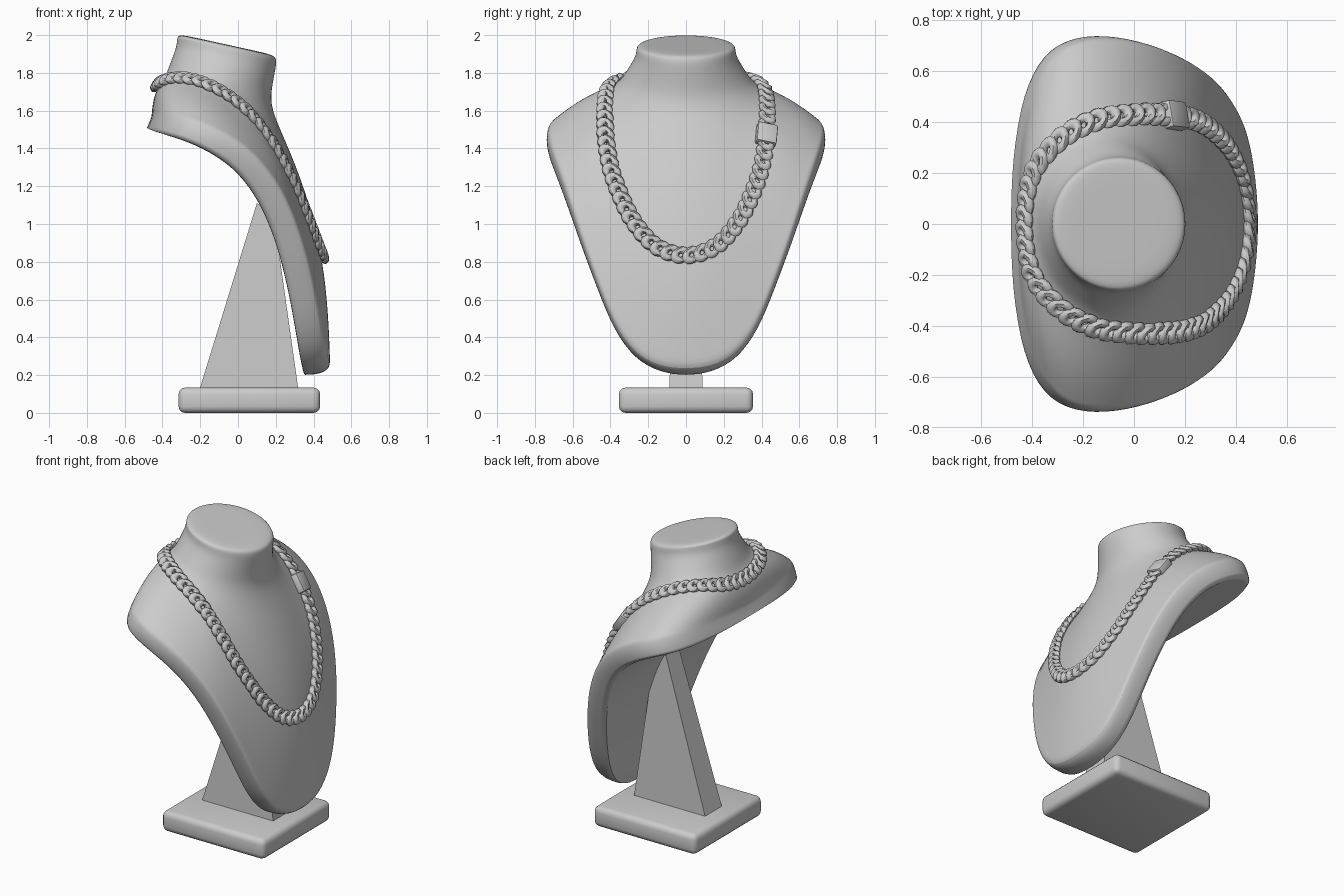
import bpy, bmesh, math
from mathutils import Vector, Matrix
from mathutils.bvhtree import BVHTree

if "Cube" in bpy.data.objects:
    bpy.data.objects.remove(bpy.data.objects["Cube"])

grey = bpy.data.materials.new("plain_grey")
grey.use_nodes = True
grey.diffuse_color = (0.6, 0.6, 0.6, 1)
grey.node_tree.nodes["Principled BSDF"].inputs["Base Color"].default_value = (0.6, 0.6, 0.6, 1)


def make_object(name, bm, angle=40):
    bmesh.ops.recalc_face_normals(bm, faces=bm.faces)
    mesh = bpy.data.meshes.new(name)
    bm.to_mesh(mesh)
    bm.free()
    mesh.materials.append(grey)
    obj = bpy.data.objects.new(name, mesh)
    bpy.context.collection.objects.link(obj)
    bpy.ops.object.select_all(action='DESELECT')
    obj.select_set(True)
    bpy.context.view_layer.objects.active = obj
    bpy.ops.object.shade_smooth_by_angle(angle=math.radians(angle))
    return obj


def smooth_path(points, steps):
    """Closed Catmull-Rom path through the points."""
    out, n = [], len(points)
    for i in range(n):
        a, b, c, d = (Vector(points[(i + j) % n]) for j in (-1, 0, 1, 2))
        for s in range(steps):
            t = s / steps
            out.append(0.5 * (2 * b + (c - a) * t + (2 * a - 5 * b + 4 * c - d) * t ** 2
                              + (3 * b - a - 3 * c + d) * t ** 3))
    return out


# Bust: rim of one half, from the chest tip round the shoulder to the nape
rim = [Vector(p) for p in (
    (.355, 0, .195), (.346, .14, .215), (.33, .27, .285), (.305, .38, .435), (.265, .47, .66),
    (.205, .56, .90), (.115, .635, 1.12), (0, .695, 1.275), (-.12, .73, 1.365), (-.25, .73, 1.43),
    (-.36, .67, 1.465), (-.44, .51, 1.49), (-.478, .27, 1.505), (-.485, 0, 1.51))]
last = len(rim) - 1


def spoke(k):
    """Points from the neck cap down over the chest to the underside rim."""
    a = math.pi * k / last
    c, s = math.cos(a), math.sin(a)
    tangent = rim[min(k + 2, last)] - rim[max(k - 2, 0)]
    normal = Vector((tangent.z, 0, -tangent.x)).normalized()
    edge = rim[k] + normal * (.14 - .08 * (k / last) ** 4)
    base = Vector((-.104 + .279 * c, .345 * s, 1.75 - .09 * c - .05 * c * c + .01 * s))
    pts = []
    for r, drop in ((.12, 0), (.245, 0), (.266, .015), (.264, .06)):
        x = -.06 + r * c
        pts.append(Vector((x, r * s, 1.95 - .22 * (x + .06) - drop)))
    pts.append(pts[-1].lerp(base, .55) - Vector((.01 * max(c, 0), 0, 0)))
    for t in (0, .14, .3, .48, .66, .83, .96):
        wave = math.sin(math.pi * t)
        push = Vector((c if c < 0 else .95, 0, .3)) * wave * (.02 + .075 * max(c, 0))
        pts.append(base.lerp(edge, t) + push + Vector((0, 0, .045 * s * t * wave)))
    inner = (base - edge).normalized()
    pts += [edge - inner * .005, edge.lerp(rim[k], .5) - inner * .016, rim[k]]
    return pts


spokes = [spoke(k) for k in range(last + 1)]
flip = Vector((1, -1, 1))
spokes += [[p * flip for p in spokes[k]] for k in range(last - 1, 0, -1)]
bm = bmesh.new()
grid = [[bm.verts.new(p) for p in sp] for sp in spokes]
n = len(grid)
for i in range(n):
    a, b = grid[i], grid[(i + 1) % n]
    for j in range(len(a) - 1):
        bm.faces.new((a[j], a[j + 1], b[j + 1], b[j]))
bm.faces.new([g[0] for g in grid])
# Underside sheet, straight across from one rim to the other
under = [g[-1] for g in grid]
for k in range(last):
    quad = [under[k], under[k + 1], under[(n - k - 1) % n], under[(n - k) % n]]
    bm.faces.new(list(dict.fromkeys(quad)))
crease = bm.edges.layers.float.new("crease_edge")
for i in range(n):
    bm.edges.get((under[i], under[(i + 1) % n]))[crease] = .7
bust = make_object("bust", bm, 60)
sub = bust.modifiers.new("smooth", 'SUBSURF')
sub.levels = sub.render_levels = 2

# Chain path, laid on the surface of the bust
bpy.context.view_layer.update()
tree = BVHTree.FromObject(bust, bpy.context.evaluated_depsgraph_get())
half = [(.46, 0, .835), (.43, .155, .88), (.38, .275, 1.01), (.32, .355, 1.17), (.235, .40, 1.31),
        (.14, .42, 1.46), (0, .42, 1.62), (-.15, .40, 1.72), (-.30, .32, 1.77),
        (-.41, .18, 1.76), (-.45, 0, 1.75)]
loop = half + [(x, -y, z) for x, y, z in half[-2:0:-1]]
path = []
for p in smooth_path(loop, 20):
    spot, normal, _, _ = tree.find_nearest(p)
    path.append((spot + normal * .014, normal))
lengths = [0]
for i in range(len(path)):
    lengths.append(lengths[-1] + (path[(i + 1) % len(path)][0] - path[i][0]).length)


def frame_at(dist):
    """Matrix with x along the chain and z off the surface."""
    i = next(k for k in range(len(path)) if lengths[k + 1] >= dist)
    here = path[i][0].lerp(path[(i + 1) % len(path)][0],
                           (dist - lengths[i]) / max(lengths[i + 1] - lengths[i], 1e-6))
    along = (path[(i + 4) % len(path)][0] - path[i - 4][0]).normalized()
    side = path[i][1].cross(along).normalized()
    up = along.cross(side)
    return Matrix.Translation(here) @ Matrix((along, side, up)).transposed().to_4x4()


def add_link(bm, matrix, around=14, tube=6):
    rings = []
    for i in range(around):
        a = 2 * math.pi * i / around
        ring = []
        for j in range(tube):
            b = 2 * math.pi * j / tube
            r = 1 + .65 * math.cos(b)
            p = Vector((.034 * r * math.cos(a), .026 * r * math.sin(a), .019 * math.sin(b)))
            ring.append(bm.verts.new(matrix @ p))
        rings.append(ring)
    for i in range(around):
        a, b = rings[i], rings[(i + 1) % around]
        for j in range(tube):
            k = (j + 1) % tube
            bm.faces.new((a[j], b[j], b[k], a[k]))


# Curb chain links, each twisted the same way
bm = bmesh.new()
count = round(lengths[-1] / .058)
twist = (Matrix.Rotation(math.radians(12), 4, 'X') @ Matrix.Rotation(math.radians(35), 4, 'Z')
         @ Matrix.Rotation(math.radians(18), 4, 'Y'))
for i in range(count):
    add_link(bm, frame_at(lengths[-1] * (i + .5) / count) @ twist)
make_object("chain", bm, 60)


def add_box(name, matrix, size, bevel, segments=3):
    bm = bmesh.new()
    bmesh.ops.create_cube(bm, size=1, matrix=matrix @ Matrix.Diagonal((*size, 1)))
    bmesh.ops.bevel(bm, geom=bm.edges[:], offset=bevel, segments=segments,
                    profile=.5, affect='EDGES')
    return make_object(name, bm)


# Clasp on the left side of the chain, and the base plate
add_box("clasp", frame_at(lengths[5 * 20]), (.12, .11, .055), .01, 2)
add_box("base_plate", Matrix.Translation((.06, 0, .067)), (.75, .71, .134), .035)

# Upright fin that carries the bust
bm = bmesh.new()
outline = [(-.205, .12), (.32, .12), (.21, .90), (.15, 1.09), (.10, 1.11)]
sides = []
for sign in (-1, 1):
    sides.append([bm.verts.new((x, sign * (.09 - .02 * z), z)) for x, z in outline])
    bm.faces.new(sides[-1])
for i in range(len(outline)):
    j = (i + 1) % len(outline)
    bm.faces.new((sides[0][i], sides[0][j], sides[1][j], sides[1][i]))
make_object("support_fin", bm, 30)
